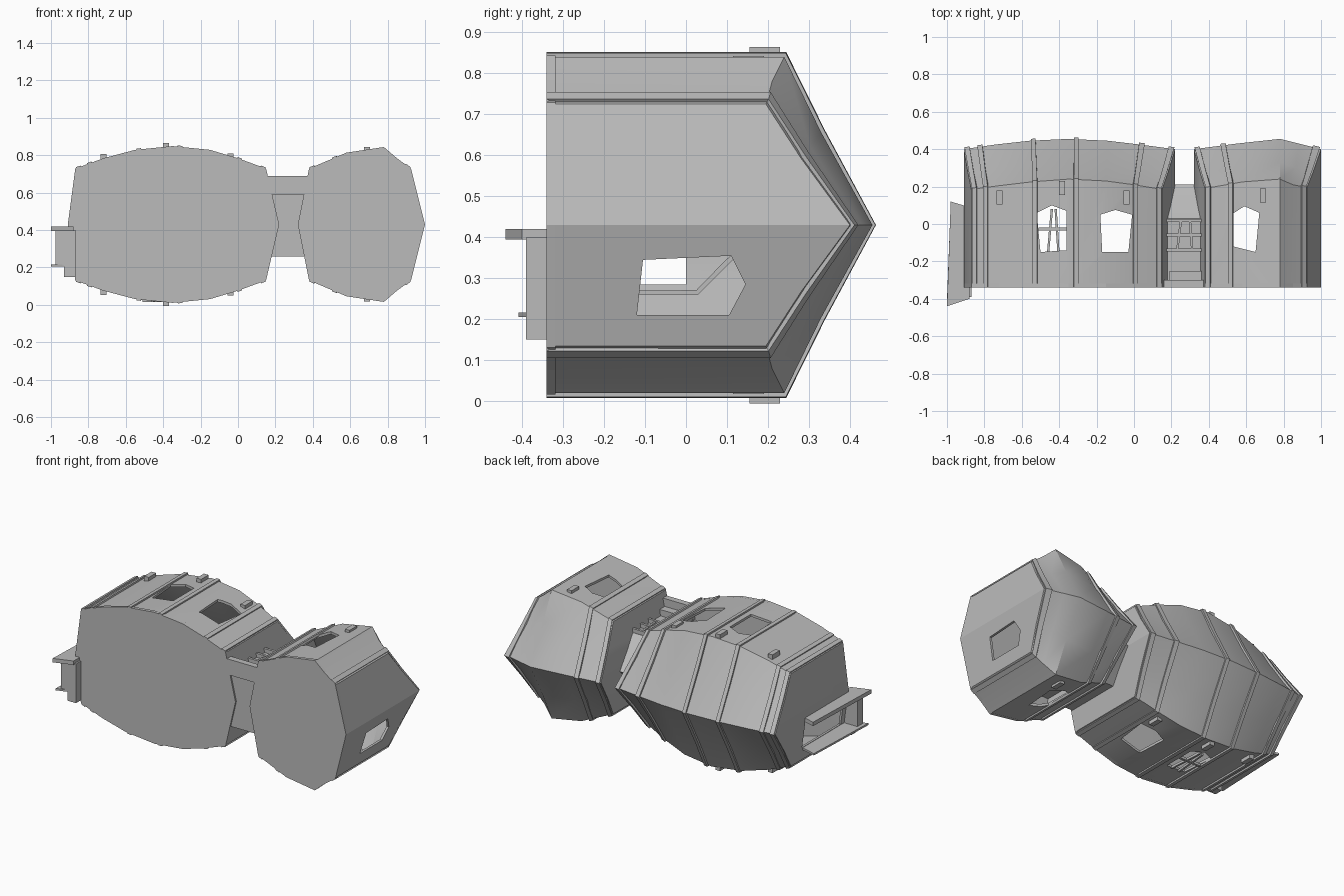
import bpy, bmesh
from mathutils import Vector

cube = bpy.data.objects.get("Cube")
if cube:
    bpy.data.objects.remove(cube, do_unlink=True)

grey = bpy.data.materials.new("plain grey")
grey.use_nodes = True
COLOUR = (0.5, 0.5, 0.5, 1)
grey.diffuse_color = COLOUR
grey.node_tree.nodes["Principled BSDF"].inputs["Base Color"].default_value = COLOUR

MID, FLOOR = 0.43, -0.33
# Cross-sections: eave x, ridge x, half width, eave y, ridge y
LARGE = [(-.87, -.91, .295, .185, .40), (-.72, -.74, .35, .205, .425),
         (-.55, -.56, .395, .225, .445), (-.35, -.35, .415, .24, .455),
         (-.15, -.14, .395, .23, .445), (0, .03, .35, .21, .425),
         (.15, .22, .295, .185, .40)]
SMALL = [(.38, .32, .295, .19, .40), (.58, .55, .38, .225, .43),
         (.78, .78, .41, .24, .455), (.85, .88, .35, .21, .43),
         (.925, 1.0, .295, .195, .40)]
LINK = [(.13, .13, .17, .03, .21), (.42, .42, .17, .03, .21)]


def finish(name, bm):
    bmesh.ops.recalc_face_normals(bm, faces=bm.faces)
    mesh = bpy.data.meshes.new(name)
    bm.to_mesh(mesh)
    bm.free()
    mesh.materials.append(grey)
    ob = bpy.data.objects.new(name, mesh)
    bpy.context.collection.objects.link(ob)
    return ob


def ring(sec, out=0.0):
    """Gabled outline of one cross-section, pushed outward by out."""
    xe, xr, w, e, r = sec
    xm = xr + (xe - xr) * .55
    my = r + (e - r) * .58
    half = [(xe, FLOOR - out, w + out), (xe, e + out * .6, w + out),
            (xm, my + out, w * .55 + out * .5)]
    pts = [(xr, FLOOR - out, 0)] + half + [(xr, r + out, 0)]
    pts += [(x, y, -z) for x, y, z in reversed(half)]
    return [Vector((x, y, z + MID)) for x, y, z in pts]


def loft(name, secs, out=0.0, caps=True):
    bm = bmesh.new()
    rings = [[bm.verts.new(p) for p in ring(s, out)] for s in secs]
    for a, b in zip(rings, rings[1:]):
        for i in range(8):
            j = (i + 1) % 8
            bm.faces.new((a[i], a[j], b[j], b[i]))
    if caps:
        for r in (rings[0], rings[-1]):
            bm.faces.new(r[:5])
            bm.faces.new(r[4:] + r[:1])
    return finish(name, bm)


def prism(name, poly, axis, lo, hi):
    """Extrude a polygon along x (points y,z) or z (points x,y)."""
    bm = bmesh.new()
    place = (lambda p, d: (d, *p)) if axis == "x" else (lambda p, d: (*p, d))
    a, b = ([bm.verts.new(place(p, d)) for p in poly] for d in (lo, hi))
    bm.faces.new(a)
    bm.faces.new(b)
    for i in range(len(poly)):
        j = (i + 1) % len(poly)
        bm.faces.new((a[i], a[j], b[j], b[i]))
    return finish(name, bm)


def box(name, x, y, z):
    return prism(name, [(x[0], y[0]), (x[1], y[0]), (x[1], y[1]), (x[0], y[1])], "z", *z)


def bake(ob):
    dg = bpy.context.evaluated_depsgraph_get()
    mesh = bpy.data.meshes.new_from_object(ob.evaluated_get(dg))
    ob.modifiers.clear()
    ob.data = mesh


def smooth(ob, angle=0.45):
    bpy.ops.object.select_all(action="DESELECT")
    ob.select_set(True)
    bpy.context.view_layer.objects.active = ob
    bpy.ops.object.shade_smooth_by_angle(angle=angle)


def shell(ob, cutters=(), thick=0.02):
    mod = ob.modifiers.new("thickness", "SOLIDIFY")
    mod.thickness, mod.offset = thick, -1
    for c in cutters:
        cut = ob.modifiers.new("opening", "BOOLEAN")
        cut.operation, cut.solver, cut.object = "DIFFERENCE", "EXACT", c
    bake(ob)
    smooth(ob)


# Window, door and passage cutters
WINDOWS = [[(-.52, .06), (-.44, .10), (-.36, .07), (-.36, -.14), (-.50, -.15)],
           [(-.18, .05), (-.10, .075), (-.01, .05), (-.03, -.15), (-.17, -.15)],
           [(.52, .05), (.59, .095), (.67, .06), (.65, -.15), (.53, -.12)]]
cuts = [prism("window_cutter", w, "z", -.1, 1) for w in WINDOWS]
end_cut = prism("end_window_cutter", [(-.12, .21), (-.105, .345), (.11, .355),
                                      (.145, .285), (.105, .21)], "x", .85, 1.1)
door_cut = box("door_cutter", (-1.1, -.8), (-.3, .09), (.22, .4))
passage = box("passage_cutter", (.08, .5), (-.3, .0), (.285, .575))

# Buildings
shell(loft("large_house", LARGE), [cuts[0], cuts[1], door_cut, passage])
shell(loft("small_house", SMALL), [cuts[2], end_cut, passage])
shell(loft("connecting_passage", LINK, caps=False), thick=.012)
for c in cuts + [end_cut, door_cut, passage]:
    bpy.data.objects.remove(c, do_unlink=True)


def lerp(secs, x):
    for a, b in zip(secs, secs[1:]):
        if a[0] <= x <= b[0]:
            t = (x - a[0]) / (b[0] - a[0])
            return [p + (q - p) * t for p, q in zip(a, b)]


# Raised ribs over walls and roof
for secs, places in ((LARGE, (-.855, -.795, -.53, -.31, .01, .135)),
                     (SMALL, (.395, .515, .91))):
    for x in places:
        rib = loft("rib", [lerp(secs, x - .012), lerp(secs, x + .012)], .01, caps=False)
        shell(rib, thick=.016)


# Floor skirting that follows each footprint
def skirting(name, secs):
    front = [(s[0], MID + s[2] + .004) for s in secs]
    back = [(s[0], MID - s[2] - .004) for s in reversed(secs)]
    pts = front + [(secs[-1][1], MID)] + back + [(secs[0][1], MID)]
    bm = bmesh.new()
    a, b = ([bm.verts.new((x, y, z)) for x, z in pts] for y in (-.34, -.318))
    bm.faces.new(a)
    for i in range(len(pts)):
        j = (i + 1) % len(pts)
        bm.faces.new((a[i], a[j], b[j], b[i]))
    finish(name, bm)


skirting("large_skirting", LARGE)
skirting("small_skirting", SMALL)

# Eave brackets on both long sides
for x, w, y in ((-.72, .362, .14), (-.385, .42, .19), (-.04, .365, .14), (.69, .398, .15)):
    for side in (-1, 1):
        z = MID + side * w
        box("eave_bracket", (x - .016, x + .016), (y - .035, y + .04), (z - .015, z + .015))

# Glazing bars in the lower window
box("window_bar", (-.51, -.36), (-.035, -.02), (.015, .03))
for x, lean in ((-.465, .02), (-.41, -.015)):
    prism("window_bar", [(x, -.15), (x + .012, -.15), (x + .012 + lean, .08), (x + lean, .08)],
          "z", .015, .03)

# Side porch of the passage
box("porch_floor", (.16, .375), (-.34, -.3), (.59, .69))
box("porch_step", (.19, .36), (-.3, -.25), (.59, .64))
for y in (.02, -.06, -.14):
    box("porch_rail", (.15, .385), (y - .008, y + .008), (.59, .625))
for x, lean in ((.225, .02), (.305, -.012)):
    prism("porch_bar", [(x, -.14), (x + .012, -.14), (x + .012 + lean, .02), (x + lean, .02)],
          "z", .59, .62)

# Door surround with threshold at the far end
SIDE = [(-1, -.44), (-.88, -.40), (-.88, .09), (-.98, .12)]
prism("door_side", SIDE, "z", .395, .42)
prism("door_side", [(x, y * .93) for x, y in SIDE], "z", .205, .217)
box("threshold", (-.975, -.87), (-.39, -.335), (.21, .4))
box("threshold_step", (-.93, -.87), (-.39, -.335), (.15, .21))
